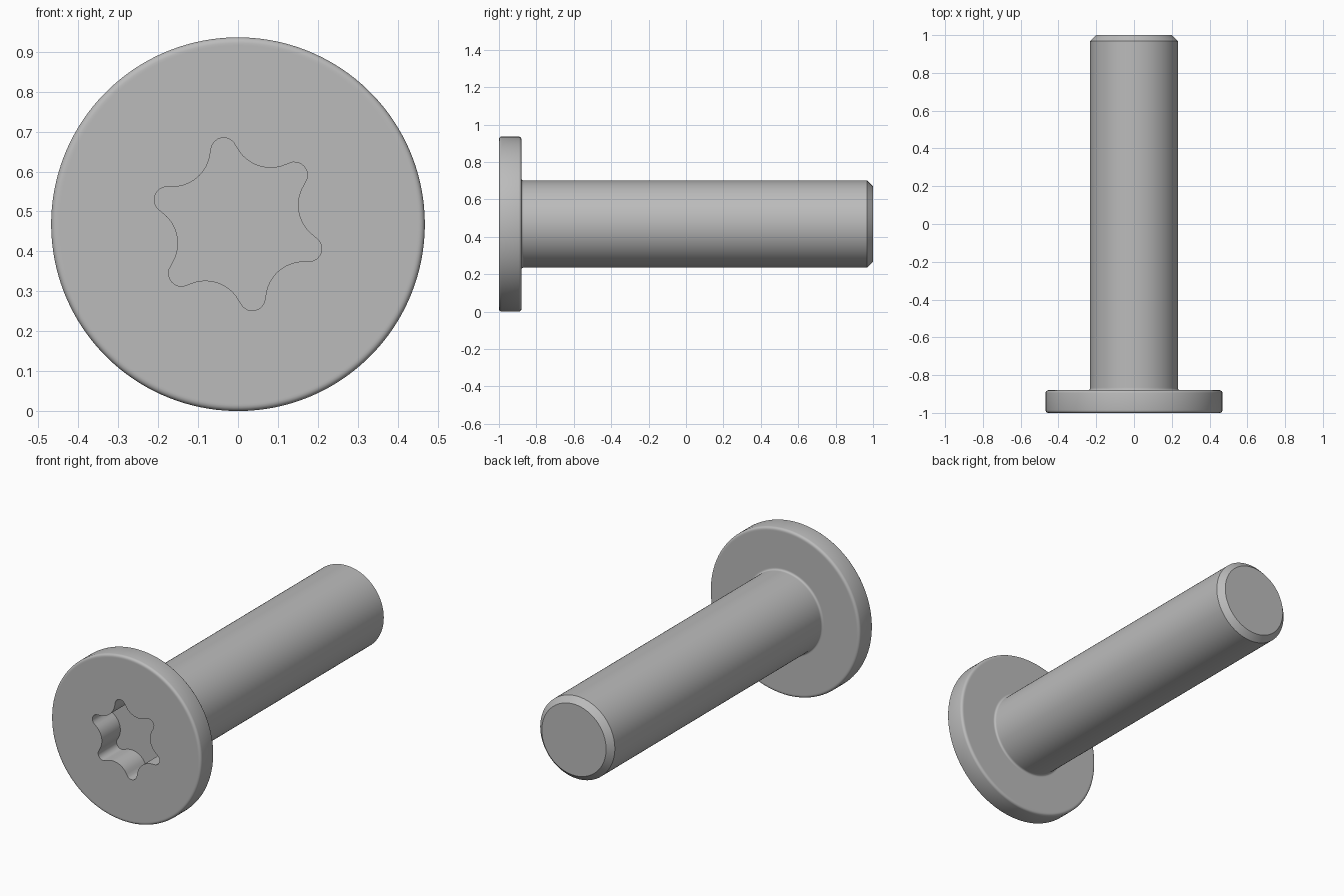
import bpy, bmesh
from math import sin, cos, pi, radians, sqrt, atan2

cube = bpy.data.objects.get("Cube")
if cube:
    bpy.data.objects.remove(cube, do_unlink=True)

SEGMENTS = 144
HEAD_R, SHANK_R = 0.468, 0.233
FRONT, HEAD_BACK, TIP = -1.0, -0.88, 1.0
ROUND, FILLET, CHAMFER = 0.014, 0.01, 0.032
RECESS_DEPTH = 0.165

# Six-lobed socket outline: round lobes joined by tangent hollows
LOBE_DIST, LOBE_R = 0.187, 0.033
HOLLOW_DIST, HOLLOW_R = 0.2514, 0.0964
LOBE_TURN = radians(101)
dx = HOLLOW_DIST * cos(pi / 6) - LOBE_DIST
dz = HOLLOW_DIST * sin(pi / 6)
reach = sqrt(dx * dx + dz * dz)
TANGENT = atan2(dz / reach * LOBE_R, LOBE_DIST + dx / reach * LOBE_R)


def socket_radius(angle):
    t = (angle - LOBE_TURN) % (pi / 3)
    t = min(t, pi / 3 - t)
    if t < TANGENT:
        return LOBE_DIST * cos(t) + sqrt(LOBE_R ** 2 - (LOBE_DIST * sin(t)) ** 2)
    u = pi / 6 - t
    return HOLLOW_DIST * cos(u) - sqrt(HOLLOW_R ** 2 - (HOLLOW_DIST * sin(u)) ** 2)


def arc(r, y, size, start, end, steps=4):
    """Quarter-round profile points about centre (r, y)."""
    angles = [radians(start + (end - start) * i / steps) for i in range(steps + 1)]
    return [(r + size * cos(a), y + size * sin(a)) for a in angles]


# Lathe profile (radius, y) from the front face of the head to the shank tip
profile = [(HEAD_R - ROUND * 1.4, FRONT)]
profile += arc(HEAD_R - ROUND, FRONT + ROUND, ROUND, -90, 0)
profile += arc(HEAD_R - ROUND, HEAD_BACK - ROUND, ROUND, 0, 90)
profile += [(HEAD_R - ROUND * 1.4, HEAD_BACK), (SHANK_R + FILLET * 1.4, HEAD_BACK)]
profile += arc(SHANK_R + FILLET, HEAD_BACK + FILLET, FILLET, 270, 180)
profile += [(SHANK_R, HEAD_BACK + FILLET * 1.5),
            (SHANK_R, TIP - CHAMFER), (SHANK_R - CHAMFER, TIP)]

bm = bmesh.new()


def ring(radius, y):
    verts = []
    for i in range(SEGMENTS):
        a = LOBE_TURN + 2 * pi * i / SEGMENTS
        r = radius(a) if callable(radius) else radius
        verts.append(bm.verts.new((r * cos(a), y, HEAD_R + r * sin(a))))
    return verts


# Socket floor and wall, then head and shank, closed at the tip
rings = [ring(socket_radius, FRONT + RECESS_DEPTH), ring(socket_radius, FRONT)]
rings += [ring(r, y) for r, y in profile]
for a, b in zip(rings, rings[1:]):
    for i in range(SEGMENTS):
        j = (i + 1) % SEGMENTS
        bm.faces.new((a[i], a[j], b[j], b[i]))
bm.faces.new(rings[0])
bm.faces.new(rings[-1])
bmesh.ops.recalc_face_normals(bm, faces=bm.faces[:])

mesh = bpy.data.meshes.new("screw")
bm.to_mesh(mesh)
bm.free()
screw = bpy.data.objects.new("screw", mesh)
bpy.context.collection.objects.link(screw)

# Plain grey metal
grey = bpy.data.materials.new("grey metal")
grey.use_nodes = True
colour = (0.5, 0.5, 0.5, 1)
grey.diffuse_color = colour
grey.node_tree.nodes["Principled BSDF"].inputs["Base Color"].default_value = colour
mesh.materials.append(grey)

bpy.ops.object.select_all(action="DESELECT")
screw.select_set(True)
bpy.context.view_layer.objects.active = screw
bpy.ops.object.shade_smooth_by_angle(angle=radians(30))
